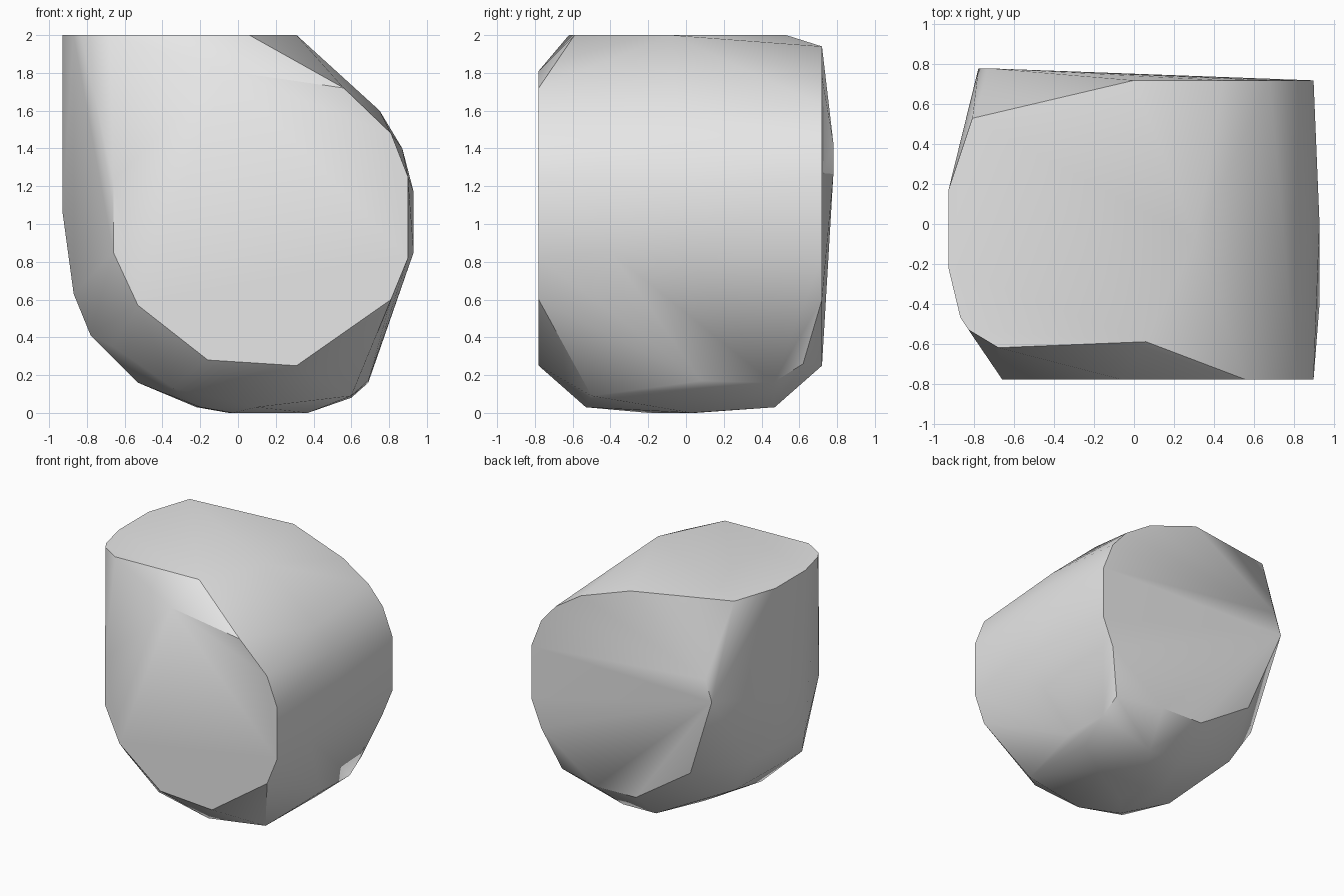
import bpy
import bmesh
from math import radians

default_cube = bpy.data.objects.get("Cube")
if default_cube:
    bpy.data.objects.remove(default_cube, do_unlink=True)


def make_material(name, colour):
    material = bpy.data.materials.new(name)
    material.use_nodes = True
    material.diffuse_color = colour
    shader = material.node_tree.nodes["Principled BSDF"]
    shader.inputs["Base Color"].default_value = colour
    shader.inputs["Roughness"].default_value = 0.8
    return material


# Flat caps: the side rim is shared by the front and the back (x, z)
FRONT, BACK, TOP = -.78, .72, 2
side_rim = [(.81, .6), (.9, .82), (.9, 1.25), (.81, 1.48)]
front_rim = side_rim + [(.56, 1.72), (-.06, 1.81), (-.66, 1.23), (-.66, .85),
                        (-.53, .57), (-.16, .28), (.31, .25)]
back_rim = side_rim + [(.68, 1.63), (.45, 1.78), (0, 1.94),
                       (-.05, .26), (.32, .25)]

# Flat top outline (x, y)
top_rim = [(-.68, -.62), (.06, -.59), (.31, -.08), (-.81, .53),
           (-.93, .17), (-.93, -.22), (-.87, -.47), (-.83, -.53)]

# Slight bulges on the sides and back
bulges = [(.93, 0, 1.17), (.93, -.4, .85), (.93, 0, .85), (.87, 0, 1.4),
          (.75, -.05, 1.6),
          (-.93, .1, 1.07), (-.93, -.18, 1.07), (-.87, -.3, .63),
          (-.84, .36, .63), (-.78, .78, 1.26), (-.72, .78, 1.43),
          (-.53, .7, .58)]

# Rounded underside, from the lower shoulder down to the resting facet
underside = [(-.78, -.39, .41), (-.66, -.5, .35), (-.66, .32, .33),
             (-.53, -.22, .16), (-.34, -.54, .13), (.69, .62, .26),
             (.69, .46, .16), (.69, .08, .17), (.6, -.5, .09),
             (.6, .15, .08), (.1, -.53, .03), (-.2, -.4, .03),
             (-.22, .07, .03), (.24, .47, .03), (-.05, .46, .03),
             (.37, .03, 0), (-.05, .05, 0), (-.03, -.2, 0)]


def build_hull(name, points, material):
    """Wrap the points in a convex skin and merge its coplanar triangles."""
    bm = bmesh.new()
    for point in points:
        bm.verts.new(point)
    hull = bmesh.ops.convex_hull(bm, input=bm.verts[:])
    loose = {item for key in ("geom_interior", "geom_unused")
             for item in hull[key] if isinstance(item, bmesh.types.BMVert)}
    bmesh.ops.delete(bm, geom=list(loose), context='VERTS')
    bmesh.ops.dissolve_limit(bm, angle_limit=radians(1),
                             verts=bm.verts[:], edges=bm.edges[:])
    bmesh.ops.recalc_face_normals(bm, faces=bm.faces[:])
    mesh = bpy.data.meshes.new(name)
    bm.to_mesh(mesh)
    bm.free()
    mesh.materials.append(material)
    obj = bpy.data.objects.new(name, mesh)
    bpy.context.collection.objects.link(obj)
    return obj


points = [(x, FRONT, z) for x, z in front_rim]
points += [(x, BACK, z) for x, z in back_rim]
points += [(x, y, TOP) for x, y in top_rim]
points += bulges + underside

grey = make_material("stone_grey", (.8, .8, .8, 1))
boulder = build_hull("boulder", points, grey)

# Soft rounding across shallow facets, crisp creases around the caps
bpy.ops.object.select_all(action='DESELECT')
boulder.select_set(True)
bpy.context.view_layer.objects.active = boulder
bpy.ops.object.shade_smooth_by_angle(angle=radians(38))
